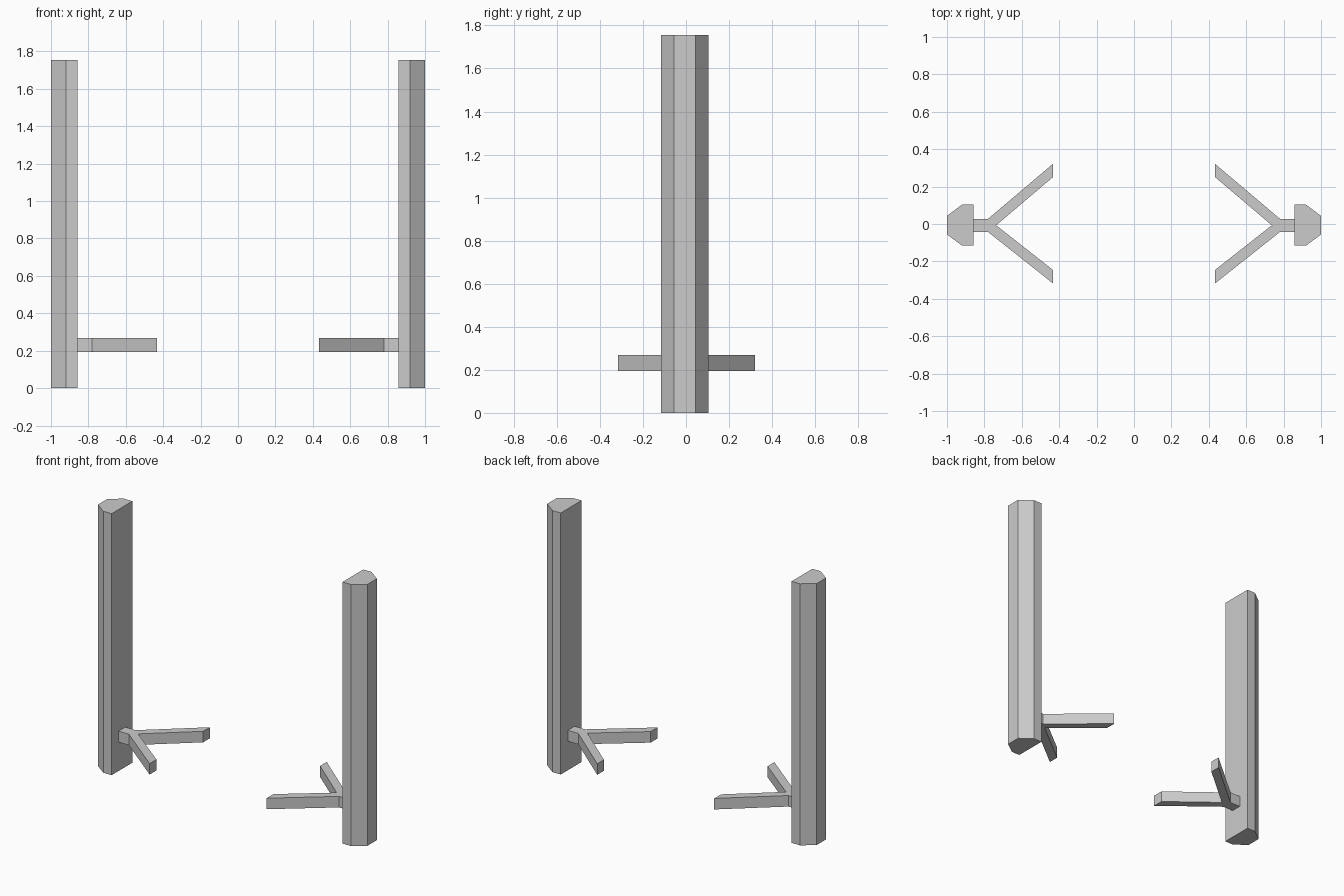
import bpy
import bmesh

if "Cube" in bpy.data.objects:
    bpy.data.objects.remove(bpy.data.objects["Cube"])


def prism(name, outline, z0, z1):
    """Extrude a flat outline upward from z0 to z1."""
    bm = bmesh.new()
    face = bm.faces.new([bm.verts.new((x, y, z0)) for x, y in outline])
    ext = bmesh.ops.extrude_face_region(bm, geom=[face])
    top = [v for v in ext["geom"] if isinstance(v, bmesh.types.BMVert)]
    bmesh.ops.translate(bm, vec=(0, 0, z1 - z0), verts=top)
    bmesh.ops.recalc_face_normals(bm, faces=bm.faces)
    mesh = bpy.data.meshes.new(name)
    bm.to_mesh(mesh)
    bm.free()
    obj = bpy.data.objects.new(name, mesh)
    bpy.context.collection.objects.link(obj)
    return obj


# Upright post with two chamfered outer corners
POST = [(0.857, -0.116), (0.919, -0.116), (1.0, -0.056),
        (1.0, 0.043), (0.919, 0.104), (0.857, 0.104)]

# Forked bracket: short stub splitting into two diagonal arms
FORK = [(0.857, -0.043), (0.78, -0.043), (0.434, -0.317), (0.434, -0.245),
        (0.737, -0.007), (0.434, 0.25), (0.434, 0.321), (0.78, 0.028),
        (0.857, 0.028)]

# Matching pair, mirrored left and right
for side, sx in (("right", 1), ("left", -1)):
    prism(side + "_post", [(sx * x, y) for x, y in POST], 0.0, 1.755)
    prism(side + "_fork", [(sx * x, y) for x, y in FORK], 0.194, 0.268)
